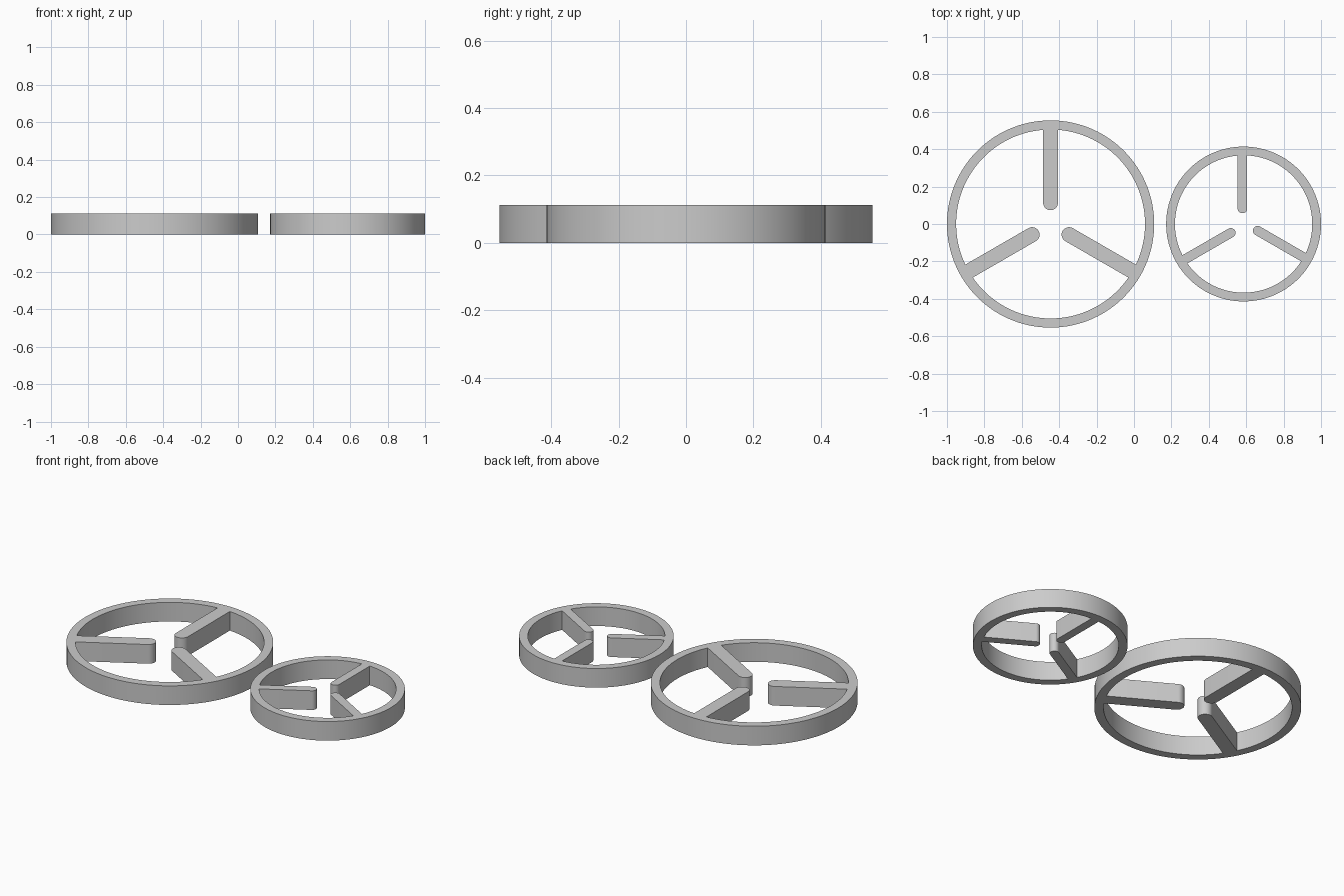
import bpy
import math
from mathutils import Matrix, Vector

HEIGHT = 0.113

cube = bpy.data.objects.get("Cube")
if cube:
    bpy.data.objects.remove(cube, do_unlink=True)

grey = bpy.data.materials.new("plain_grey")
grey.use_nodes = True
colour = (0.6, 0.6, 0.6, 1)
grey.diffuse_color = colour
grey.node_tree.nodes["Principled BSDF"].inputs["Base Color"].default_value = colour


def arc(centre, radius, start, end, steps):
    angles = [start + (end - start) * i / steps for i in range(steps + 1)]
    return [centre + radius * Vector((math.cos(a), math.sin(a))) for a in angles]


def add_outline(curve, points):
    spline = curve.splines.new("POLY")
    spline.points.add(len(points) - 1)
    for point, p in zip(spline.points, points):
        point.co = (p.x, p.y, 0, 1)
    spline.use_cyclic_u = True


def spoked_ring(name, x, outer, inner, tip, half_width, offset):
    """Ring with three inward round-ended spokes; tip is the end-cap centre radius."""
    curve = bpy.data.curves.new(name, "CURVE")
    curve.dimensions = "2D"
    curve.fill_mode = "BOTH"
    curve.extrude = HEIGHT / 2

    # Outer rim
    add_outline(curve, arc(Vector((0, 0)), outer, 0, math.tau, 120)[:-1])

    # Inner opening: one spoke end and rim arc, repeated three times
    right = math.acos((offset + half_width) / inner)
    left = math.acos((offset - half_width) / inner)
    third = arc(Vector((offset, tip)), half_width, -math.pi, 0, 16)
    third = arc(Vector((0, 0)), inner, left - math.tau / 3, right, 36)[::-1][-1:] + third
    third += arc(Vector((0, 0)), inner, right, left - math.tau / 3, 36)
    third = third[1:]
    hole = []
    for k in range(3):
        turn = Matrix.Rotation(-k * math.tau / 3, 2)
        hole += [turn @ p for p in third]
    add_outline(curve, hole)

    # Turn the filled outline into a solid mesh
    ring = bpy.data.objects.new(name, curve)
    bpy.context.collection.objects.link(ring)
    ring.location = (x, 0, HEIGHT / 2)
    bpy.ops.object.select_all(action="DESELECT")
    ring.select_set(True)
    bpy.context.view_layer.objects.active = ring
    bpy.ops.object.convert(target="MESH")
    bpy.ops.object.mode_set(mode="EDIT")
    bpy.ops.mesh.select_all(action="SELECT")
    bpy.ops.mesh.remove_doubles(threshold=0.0001)
    bpy.ops.mesh.normals_make_consistent(inside=False)
    bpy.ops.object.mode_set(mode="OBJECT")
    bpy.ops.object.shade_smooth_by_angle(angle=math.radians(30))
    ring.data.materials.clear()
    ring.data.materials.append(grey)


spoked_ring("large_spoked_ring", -0.446, 0.554, 0.505, 0.114, 0.04, 0)
spoked_ring("small_spoked_ring", 0.586, 0.414, 0.367, 0.083, 0.0255, -0.0065)
